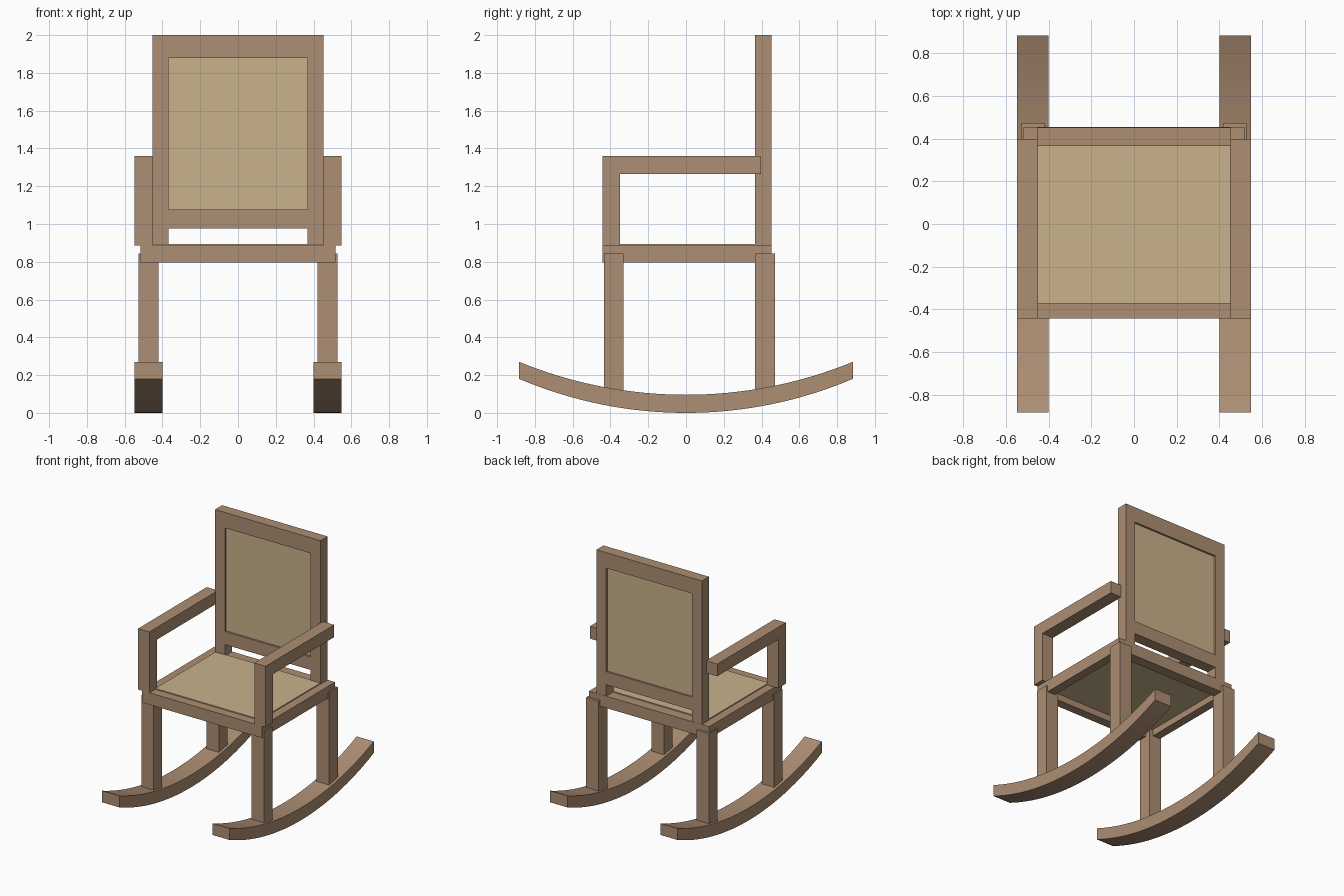
import bpy, bmesh

if "Cube" in bpy.data.objects:
    bpy.data.objects.remove(bpy.data.objects["Cube"])


def material(name, rgb):
    lin = [((c / 255 + 0.055) / 1.055) ** 2.4 for c in rgb]
    m = bpy.data.materials.new(name)
    m.diffuse_color = (*lin, 1)
    m.use_nodes = True
    m.node_tree.nodes["Principled BSDF"].inputs["Base Color"].default_value = m.diffuse_color
    return m


WOOD = material("brown wood", (172, 142, 115))
FABRIC = material("tan upholstery", (201, 178, 140))


def finish(name, bm, mat):
    bmesh.ops.recalc_face_normals(bm, faces=bm.faces)
    me = bpy.data.meshes.new(name)
    bm.to_mesh(me)
    bm.free()
    me.materials.append(mat)
    ob = bpy.data.objects.new(name, me)
    bpy.context.collection.objects.link(ob)
    return ob


def box(name, x, y, z, mat=WOOD):
    """Box from (min, max) ranges on each axis."""
    bm = bmesh.new()
    bmesh.ops.create_cube(bm, size=1)
    for v in bm.verts:
        for i, (lo, hi) in enumerate((x, y, z)):
            v.co[i] = lo if v.co[i] < 0 else hi
    return finish(name, bm, mat)


def side_profile(name, pts, x0, x1):
    """Extrude a (y, z) outline along x."""
    bm = bmesh.new()
    face = bm.faces.new([bm.verts.new((x0, y, z)) for y, z in pts])
    ext = bmesh.ops.extrude_face_region(bm, geom=[face])["geom"]
    bmesh.ops.translate(bm, vec=(x1 - x0, 0, 0),
                        verts=[g for g in ext if isinstance(g, bmesh.types.BMVert)])
    return finish(name, bm, WOOD)


# Curved rocker outline: two arcs with upright ends
HALF, SEGS = 0.883, 32
ys = [-HALF + 2 * HALF * i / SEGS for i in range(SEGS + 1)]


def arc(y, base, rise):
    r = (HALF ** 2 + rise ** 2) / (2 * rise)
    return base + r - (r * r - y * y) ** 0.5


rocker = ([(y, arc(y, 0, 0.18)) for y in ys]
          + [(y, arc(y, 0.096, 0.174)) for y in reversed(ys)])

# Armrest outline: front upright turning into the arm
armrest = [(-0.443, 0.887), (-0.35, 0.887), (-0.35, 1.265),
           (0.398, 1.265), (0.398, 1.36), (-0.443, 1.36)]


def span(s, a, b):
    return tuple(sorted((s * a, s * b)))


# Mirrored parts
for s, side in ((-1, "left"), (1, "right")):
    r = side_profile(side + "_rocker", rocker, *span(s, 0.40, 0.547))
    for p in r.data.polygons:
        p.use_smooth = len(p.vertices) == 4 and abs(p.normal.z) > 0.5
    for e in r.data.edges:
        a, b = (r.data.vertices[i].co for i in e.vertices)
        e.use_edge_sharp = abs(a.x - b.x) < 1e-4
    side_profile(side + "_armrest", armrest, *span(s, 0.45, 0.547))
    box(side + "_front_leg", span(s, 0.42, 0.526), (-0.434, -0.33), (0.09, 0.843))
    box(side + "_back_leg", span(s, 0.42, 0.526), (0.365, 0.472), (0.09, 0.843))
    box(side + "_seat_rail", span(s, 0.45, 0.516), (-0.372, 0.372), (0.795, 0.887))
    box(side + "_back_post", span(s, 0.368, 0.453), (0.365, 0.452), (0.887, 2.0))

# Seat frame and cushion panel
box("front_seat_rail", (-0.516, 0.516), (-0.442, -0.372), (0.795, 0.887))
box("back_seat_rail", (-0.516, 0.516), (0.372, 0.453), (0.795, 0.887))
box("seat_panel", (-0.45, 0.45), (-0.372, 0.372), (0.845, 0.895), FABRIC)

# Backrest rails and panel
box("back_top_rail", (-0.368, 0.368), (0.365, 0.452), (1.88, 2.0))
box("back_bottom_rail", (-0.368, 0.368), (0.365, 0.452), (0.975, 1.076))
box("back_panel", (-0.368, 0.368), (0.38, 0.437), (1.076, 1.88), FABRIC)
